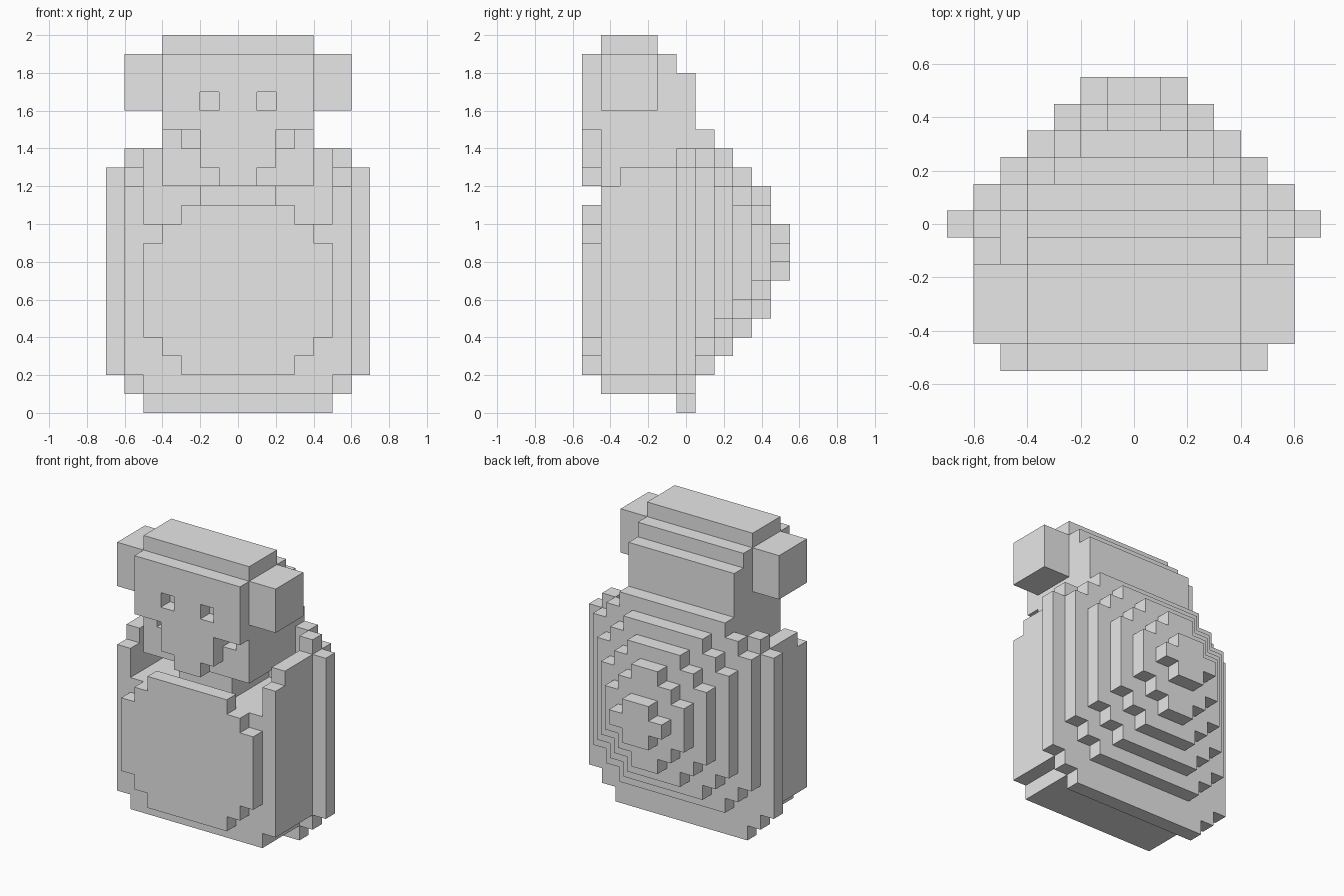
import bpy
import bmesh

start_cube = bpy.data.objects.get("Cube")
if start_cube:
    bpy.data.objects.remove(start_cube, do_unlink=True)

GREY = (0.8, 0.8, 0.8, 1.0)
grey = bpy.data.materials.new("plain_grey")
grey.use_nodes = True
grey.diffuse_color = GREY
grey.node_tree.nodes["Principled BSDF"].inputs["Base Color"].default_value = GREY


def prism(name, outline, offset):
    """Extrude a closed outline of 3D points along an offset."""
    bm = bmesh.new()
    face = bm.faces.new([bm.verts.new(p) for p in outline])
    out = bmesh.ops.extrude_face_region(bm, geom=[face], use_keep_orig=True)
    moved = [g for g in out["geom"] if isinstance(g, bmesh.types.BMVert)]
    bmesh.ops.translate(bm, verts=moved, vec=offset)
    bmesh.ops.recalc_face_normals(bm, faces=bm.faces)
    mesh = bpy.data.meshes.new(name)
    bm.to_mesh(mesh)
    bm.free()
    obj = bpy.data.objects.new(name, mesh)
    bpy.context.collection.objects.link(obj)
    mesh.materials.append(grey)
    return obj


def plate(name, y0, y1, half):
    """Upright plate: half outline (x, z) from bottom to top, mirrored in x."""
    pts = [(x, y0, z) for x, z in half] + [(-x, y0, z) for x, z in reversed(half)]
    return prism(name, pts, (0, y1 - y0, 0))


def stepped(steps):
    """Half outline with stepped corners from (half width, bottom, top)."""
    low, high = [], []
    for i, (w, z0, z1) in enumerate(steps):
        if i:
            inner = steps[i - 1][0]
            low.append((inner, z0))
            high.append((inner, z1))
        low.append((w, z0))
        high.append((w, z1))
    return low + high[::-1]


def box(name, x0, x1, y0, y1, z0, z1):
    pts = [(x0, y0, z0), (x1, y0, z0), (x1, y0, z1), (x0, y0, z1)]
    return prism(name, pts, (0, y1 - y0, 0))


def cut(target, cutter):
    mod = target.modifiers.new("cut", "BOOLEAN")
    mod.operation = "DIFFERENCE"
    mod.solver = "EXACT"
    mod.object = cutter
    bpy.context.view_layer.objects.active = target
    bpy.ops.object.modifier_apply(modifier=mod.name)
    bpy.data.objects.remove(cutter, do_unlink=True)


# Belly plate
plate("belly_plate", -0.55, -0.45,
      stepped([(0.3, 0.2, 1.1), (0.4, 0.3, 1.0), (0.5, 0.4, 0.9)]))

# Body, open at the top with side walls
FLOOR = 1.0
for name, y0, y1, top in (("body_front", -0.45, -0.35, 1.2),
                          ("body_middle", -0.35, -0.05, 1.3)):
    plate(name, y0, y1, [(0.5, 0.1), (0.5, 0.2), (0.6, 0.2),
                         (0.6, top), (0.5, top), (0.5, FLOOR)])

# Shell rim
plate("shell_rim", -0.05, 0.05,
      [(0.5, 0), (0.5, 0.1), (0.6, 0.1), (0.6, 0.2), (0.7, 0.2), (0.7, 1.3),
       (0.6, 1.3), (0.6, 1.4), (0.5, 1.4), (0.5, FLOOR)])

# Shrinking shell layers on the back
for k in range(5):
    d = k / 10
    steps = [(0.4 + s - d, 0.2 + s + d, 1.5 - s - d) for s in (0, 0.1, 0.2)]
    steps = [s for s in steps if s[0] > 0.01]
    plate(f"shell_layer_{k + 1}", 0.05 + d, 0.15 + d, stepped(steps))

# Neck
box("neck", -0.2, 0.2, -0.35, 0.05, FLOOR, 1.2)

# Head with a stepped crown
crown = [(-0.45, 1.2), (-0.45, 2.0), (-0.15, 2.0), (-0.15, 1.9), (-0.05, 1.9),
         (-0.05, 1.8), (0.05, 1.8), (0.05, 1.2)]
head = prism("head", [(-0.4, y, z) for y, z in crown], (0.8, 0, 0))

# Face plate with a narrow muzzle
face = plate("face", -0.55, -0.45,
             [(0.1, 1.2), (0.1, 1.3), (0.2, 1.3), (0.2, 1.5), (0.4, 1.5), (0.4, 1.9)])

# Ears, eye sockets and cheek notches
for side, name in ((1, "left"), (-1, "right")):
    def span(a, b):
        return sorted((side * a, side * b))
    box(f"{name}_ear", *span(0.4, 0.6), -0.45, -0.15, 1.6, 1.9)
    cut(face, box("eye_cutter", *span(0.1, 0.2), -0.6, -0.4, 1.6, 1.7))
    cut(head, box("cheek_cutter", *span(0.2, 0.3), -0.5, -0.35, 1.4, 1.5))
